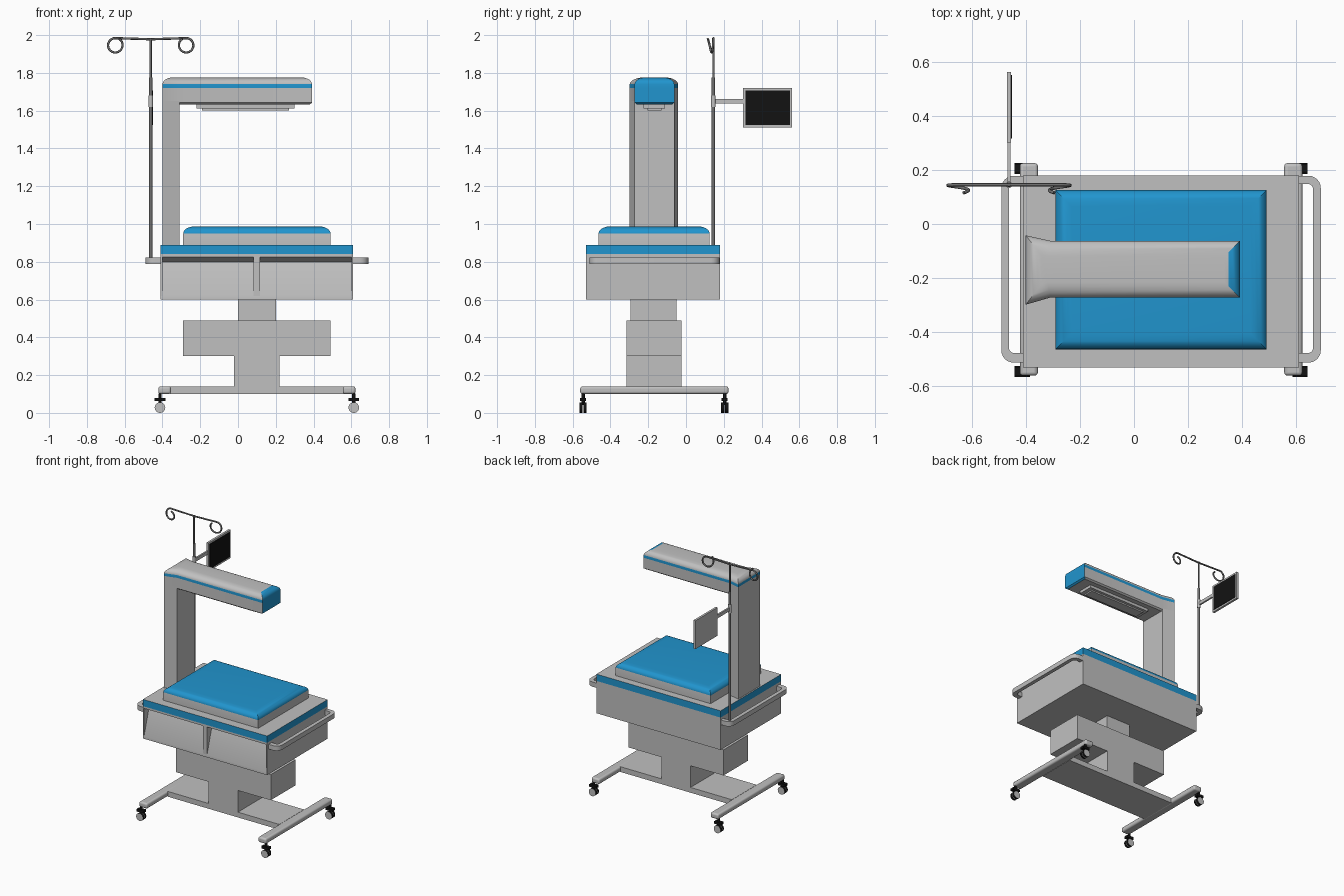
import bpy, bmesh, math
from mathutils import Vector

if "Cube" in bpy.data.objects:
    bpy.data.objects.remove(bpy.data.objects["Cube"])


def material(name, rgb):
    m = bpy.data.materials.new(name)
    m.use_nodes = True
    m.diffuse_color = (*rgb, 1)
    m.node_tree.nodes["Principled BSDF"].inputs["Base Color"].default_value = (*rgb, 1)
    return m


GRAY = material("light gray", (0.53, 0.53, 0.53))
BLUE = material("bright blue", (0.015, 0.30, 0.62))
STEEL = material("dark steel", (0.16, 0.16, 0.16))
BLACK = material("black", (0.006, 0.006, 0.006))
MID_X = 0.1                      # body symmetry plane


def mirror(x):
    return 2 * MID_X - x


def finish(name, bm, mats, rule=None):
    bmesh.ops.recalc_face_normals(bm, faces=bm.faces)
    if rule:
        for f in bm.faces:
            f.material_index = rule(f)
    me = bpy.data.meshes.new(name)
    bm.to_mesh(me)
    bm.free()
    for m in mats:
        me.materials.append(m)
    ob = bpy.data.objects.new(name, me)
    bpy.context.collection.objects.link(ob)
    return ob


def inset(points, d):
    """Mitred inward offset of a counter-clockwise outline."""
    out, n = [], len(points)
    for i in range(n):
        a, b, c = (Vector(points[(i + k) % n]) for k in (-1, 0, 1))
        u, v = (b - a).normalized(), (c - b).normalized()
        nu, nv = Vector((-u.y, u.x)), Vector((-v.y, v.x))
        out.append(b + (nu + nv) * (d / (1 + nu.dot(nv))))
    return out


def loft(name, outline, layers, mats, rule=None):
    """Stack copies of an outline at (height, inset) layers."""
    bm = bmesh.new()
    rings = []
    for z, d in layers:
        pts = inset(outline, d) if d else outline
        rings.append([bm.verts.new((p[0], p[1], z)) for p in pts])
    n = len(outline)
    for lo, hi in zip(rings, rings[1:]):
        for i in range(n):
            j = (i + 1) % n
            bm.faces.new((lo[i], lo[j], hi[j], hi[i]))
    bm.faces.new(rings[0][::-1])
    bm.faces.new(rings[-1])
    return finish(name, bm, mats, rule)


def rect(x0, x1, y0, y1):
    return [(x0, y0), (x1, y0), (x1, y1), (x0, y1)]


def box(name, x, y, z, mat=GRAY, *more, rule=None):
    return loft(name, rect(*x, *y), [(z[0], 0), (z[1], 0)], [mat, *more], rule)


def dome(z, height, depth, steps=6):
    """Layers that round over the top edge."""
    a = [math.pi / 2 * i / steps for i in range(1, steps + 1)]
    return [(z + height * math.sin(t), depth * (1 - math.cos(t))) for t in a]


def cylinder(name, radius, length, centre, axis, mats, rule=None):
    bm = bmesh.new()
    bmesh.ops.create_cone(bm, cap_ends=True, segments=24, radius1=radius,
                          radius2=radius, depth=length)
    rot = Vector((0, 0, 1)).rotation_difference(Vector(axis)).to_matrix()
    bmesh.ops.rotate(bm, matrix=rot, verts=bm.verts)
    bmesh.ops.translate(bm, vec=centre, verts=bm.verts)
    return finish(name, bm, mats, rule)


# Base: cross plate, two legs, four casters
Y0, Y1 = -0.315, -0.025
box("base_plate", (-0.36, 0.56), (Y0, Y1), (0.10, 0.139))
for side, sx in (("right", lambda x: x), ("left", mirror)):
    xs = sorted((sx(-0.422), sx(-0.355)))
    leg = box(side + "_leg", xs, (-0.56, 0.225), (0.10, 0.14))
    bev = leg.modifiers.new("rounding", "BEVEL")
    bev.width, bev.segments = 0.012, 3
    cx = sx(-0.413)
    for end, cy in (("front", -0.545), ("back", 0.205)):
        name = f"{end}_{side}_caster"
        for k in (-1, 1):
            cylinder(name + "_wheel", 0.028, 0.017, (cx, cy + k * 0.011, 0.028), (0, 1, 0),
                     [BLACK, GRAY], lambda f: int(abs(f.normal.y) > 0.9))
        cylinder(name + "_stem", 0.009, 0.06, (cx, cy, 0.072), (0, 0, 1), [BLACK])
        box(name + "_hood", (cx - 0.028, cx + 0.028), (cy - 0.016, cy + 0.016),
            (0.062, 0.08), BLACK)

# Lifting column
box("lower_column", (-0.02, 0.22), (Y0, Y1), (0.138, 0.30))
box("column_housing", (-0.29, 0.49), (Y0, Y1), (0.30, 0.49))
box("upper_column", (0.0, 0.20), (-0.295, -0.05), (0.49, 0.61))

# Cabinet with two leaning drawer fronts
FRONT, BACK = -0.53, 0.18
profile = [(FRONT, 0.60), (FRONT, 0.62), (-0.475, 0.80), (FRONT, 0.825),
           (FRONT, 0.84), (BACK, 0.84), (BACK, 0.60)]
bm = bmesh.new()
face = bm.faces.new([bm.verts.new((-0.41, y, z)) for y, z in profile])
ext = bmesh.ops.extrude_face_region(bm, geom=[face])
bmesh.ops.translate(bm, vec=(1.02, 0, 0),
                    verts=[v for v in ext["geom"] if isinstance(v, bmesh.types.BMVert)])
finish("cabinet", bm, [GRAY])
for x0, x1 in ((-0.41, -0.40), (0.083, 0.117), (0.60, 0.61)):
    box("drawer_divider", (x0, x1), (FRONT, -0.46), (0.60, 0.84))

# Table top with blue rim, and mattress
box("table_top", (-0.41, 0.61), (FRONT, BACK), (0.84, 0.89), GRAY, BLUE,
    rule=lambda f: int(abs(f.normal.z) < 0.5))
loft("mattress", rect(-0.29, 0.49, -0.463, 0.125),
     [(0.89, 0), (0.95, 0)] + dome(0.95, 0.037, 0.06), [GRAY, BLUE],
     lambda f: int(f.calc_center_median().z > 0.95))


# Side rails, U-shaped in plan
def u_path(x_out, y0, y1, r):
    pts = [(-0.405, y1)]
    for cy, start in ((y1 - r, 90), (y0 + r, 180)):
        for i in range(7):
            a = math.radians(start + 15 * i)
            pts.append((x_out + r + r * math.cos(a), cy + r * math.sin(a)))
    return pts + [(-0.405, y0)]


rail = u_path(-0.49, -0.512, 0.178, 0.045) + u_path(-0.462, -0.477, 0.148, 0.02)[::-1]
loft("right_rail", rail, [(0.787, 0), (0.822, 0)], [GRAY])
loft("left_rail", [(mirror(x), y) for x, y in rail][::-1], [(0.787, 0), (0.822, 0)], [GRAY])

# Overhead arm on a flared post
loft("post", [(-0.40, -0.298), (-0.31, -0.272), (-0.31, -0.062), (-0.40, -0.042)],
     [(0.89, 0), (1.65, 0)], [GRAY])
arm_plan = [(-0.40, -0.298), (-0.31, -0.272), (0.392, -0.272),
            (0.392, -0.062), (-0.31, -0.062), (-0.40, -0.042)]


def arm_colour(f):
    z = f.calc_center_median().z
    stripe = 1.72 < z < 1.74 and abs(f.normal.z) < 0.5
    end = f.calc_center_median().x > 0.33 and f.normal.x > 0.1
    return int(stripe or end)


loft("overhead_arm", arm_plan,
     [(1.633, 0.012), (1.642, 0), (1.72, 0), (1.74, 0)] + dome(1.74, 0.036, 0.058),
     [GRAY, BLUE], arm_colour)
box("lamp_frame", (-0.22, 0.30), (-0.225, -0.11), (1.612, 1.64))
box("lamp_panel", (-0.19, 0.27), (-0.205, -0.13), (1.602, 1.613))

# Drip pole with hooks
PX, PY = -0.462, 0.145
cylinder("pole_lower", 0.009, 0.97, (PX, PY, 1.29), (0, 0, 1), [STEEL])
cylinder("pole_upper", 0.006, 0.23, (PX, PY, 1.87), (0, 0, 1), [STEEL])
cylinder("pole_collar", 0.012, 0.06, (PX, PY, 1.65), (0, 0, 1), [GRAY])
curve = bpy.data.curves.new("pole_hooks", "CURVE")
curve.dimensions = "3D"
curve.bevel_depth, curve.bevel_resolution, curve.use_fill_caps = 0.006, 2, True
for s in (-1, 1):
    pts = [(PX, PY, 1.978)]
    for i in range(25):
        t = i / 24
        a = math.radians(90 + 330 * t)
        r = 0.038 + 0.008 * max(0, t - 0.7)
        pts.append((PX + s * (0.188 - r * math.cos(a)* -1 * -1), PY - 0.03 * t * t,
                    1.946 + r * math.sin(a)))
    sp = curve.splines.new("POLY")
    sp.points.add(len(pts) - 1)
    for p, co in zip(sp.points, pts):
        p.co = (*co, 1)
curve.materials.append(STEEL)
bpy.context.collection.objects.link(bpy.data.objects.new("pole_hooks", curve))

# Monitor on its bracket
box("monitor_bracket", (PX - 0.006, PX + 0.006), (PY, 0.31), (1.637, 1.662))
box("monitor", (PX - 0.008, PX + 0.008), (0.302, 0.562), (1.51, 1.72))
box("monitor_screen", (PX + 0.008, PX + 0.011), (0.316, 0.55), (1.523, 1.707), BLACK)

# Smooth the rounded parts, keep hard edges
bpy.ops.object.select_all(action="DESELECT")
for ob in bpy.context.collection.objects:
    if ob.type == "MESH":
        ob.select_set(True)
        bpy.context.view_layer.objects.active = ob
bpy.ops.object.shade_smooth_by_angle(angle=math.radians(32))
